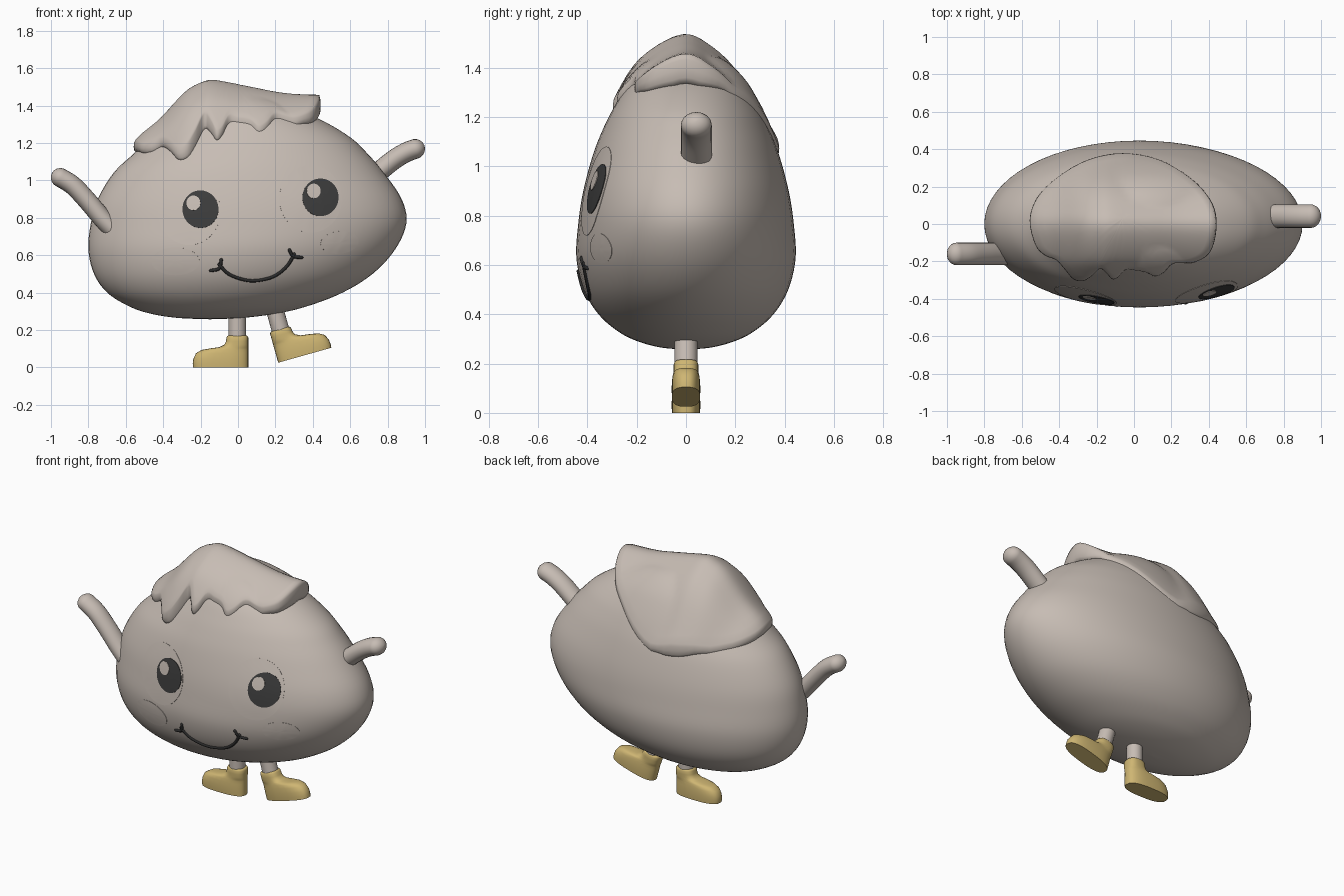
import bpy, bmesh, math
from mathutils import Vector, Matrix
from mathutils.bvhtree import BVHTree

cube = bpy.data.objects.get("Cube")
if cube:
    bpy.data.objects.remove(cube)


def material(name, rgb):
    m = bpy.data.materials.new(name)
    m.use_nodes = True
    m.diffuse_color = (*rgb, 1)
    m.node_tree.nodes["Principled BSDF"].inputs["Base Color"].default_value = (*rgb, 1)
    return m


DOUGH = material("warm_beige", (0.57, 0.505, 0.455))
BOOT = material("mustard", (0.62, 0.465, 0.17))
DARK = material("charcoal", (0.045, 0.045, 0.045))
INK = material("ink", (0.025, 0.025, 0.025))


def spline(pts, n, closed=False):
    """Smooth curve through points of any dimension."""
    k, out = len(pts), []
    pick = (lambda i: pts[i % k]) if closed else (lambda i: pts[min(max(i, 0), k - 1)])
    for i in range(k if closed else k - 1):
        a, b, c, d = (pick(i + j) for j in (-1, 0, 1, 2))
        for s in range(n):
            t = s / n
            out.append([q + t / 2 * (r - p + t * (2 * p - 5 * q + 4 * r - u
                        + t * (3 * (q - r) + u - p))) for p, q, r, u in zip(a, b, c, d)])
    return out if closed else out + [list(pts[-1])]


def loft(rings):
    """Skin closed rings of equal size, capped at both ends."""
    bm = bmesh.new()
    rows = [[bm.verts.new(p) for p in ring] for ring in rings]
    n = len(rows[0])
    for a, b in zip(rows, rows[1:]):
        for i in range(n):
            bm.faces.new((a[i], a[(i + 1) % n], b[(i + 1) % n], b[i]))
    bm.faces.new(rows[0][::-1])
    bm.faces.new(rows[-1])
    bmesh.ops.remove_doubles(bm, verts=bm.verts, dist=1e-5)
    bmesh.ops.recalc_face_normals(bm, faces=bm.faces)
    return bm


def finish(bm, name, mat, angle=50, matrix=None):
    mesh = bpy.data.meshes.new(name)
    if matrix:
        bm.transform(matrix)
        bmesh.ops.recalc_face_normals(bm, faces=bm.faces)
    bm.to_mesh(mesh)
    bm.free()
    mesh.materials.append(mat)
    mesh.shade_smooth()
    mesh.set_sharp_from_angle(angle=math.radians(angle))
    ob = bpy.data.objects.new(name, mesh)
    bpy.context.collection.objects.link(ob)
    return ob


def oval(x0, x1, ry, z, n=64, power=1.0):
    """Level ring from x0 to x1; power below one squares it off."""
    ring = []
    for i in range(n):
        c, s = math.cos(math.tau * i / n), math.sin(math.tau * i / n)
        c, s = (math.copysign(abs(v) ** power, v) for v in (c, s))
        ring.append(((x0 + x1) / 2 + (x1 - x0) / 2 * c, ry * s, z))
    return ring


def tube(pts, r, steps=6, sides=20, wide=1.0):
    """Round-ended tube along a smooth path."""
    path = [Vector(p) for p in spline(pts, steps)]
    t0, t1 = (path[1] - path[0]).normalized(), (path[-1] - path[-2]).normalized()
    arc = [math.radians(a) for a in (88, 70, 50, 30, 12)]
    line = [(path[0] - t0 * r * math.sin(a), t0, r * math.cos(a)) for a in arc]
    for i, p in enumerate(path):
        t = path[min(i + 1, len(path) - 1)] - path[max(i - 1, 0)]
        line.append((p, t.normalized(), r))
    line += [(path[-1] + t1 * r * math.sin(a), t1, r * math.cos(a)) for a in arc[::-1]]
    rings = []
    for p, t, rad in line:
        side = Vector((0, 1, 0)) - t * t.y
        side.normalize()
        up = t.cross(side)
        rings.append([p + rad * (side * wide * math.cos(math.tau * i / sides)
                                 + up * math.sin(math.tau * i / sides)) for i in range(sides)])
    return loft(rings)


# Body: level slices given as height, right edge, left edge, half depth
slices = [(.257, -.15, -.15, 0), (.265, -.33, .03, .1), (.29, -.48, .22, .195),
          (.33, -.59, .38, .275), (.4, -.7, .56, .355), (.5, -.77, .72, .415),
          (.63, -.8, .84, .445), (.77, -.787, .9, .437), (.9, -.75, .875, .417),
          (1.04, -.665, .78, .38), (1.14, -.56, .695, .342), (1.23, -.46, .6, .298),
          (1.33, -.32, .43, .235), (1.41, -.16, .22, .14), (1.44, .01, .01, 0)]
body = loft([oval(a, b, d, z) for z, a, b, d in spline(slices, 5)])
skin = BVHTree.FromBMesh(body)
finish(body, "body", DOUGH, 80)


def on_face(x, z, lift):
    hit, normal, *_ = skin.ray_cast(Vector((x, -2, z)), Vector((0, 1, 0)))
    return hit + normal * lift


def top_of_body(x, y):
    hit = skin.ray_cast(Vector((x, y, 3)), Vector((0, 0, -1)))[0]
    return hit.z if hit else None


# Face plates that follow the body surface
def plate(name, x, z, rx, rz, lift, mat, tilt=0):
    c, s = math.cos(math.radians(tilt)), math.sin(math.radians(tilt))
    rings = []
    for k, h in ((.01, lift), (.25, lift), (.5, lift), (.75, lift), (1, lift), (1, -.002)):
        ring = []
        for i in range(48):
            u = rx * k * math.cos(math.tau * i / 48)
            v = rz * k * math.sin(math.tau * i / 48)
            ring.append(on_face(x + u * c - v * s, z + u * s + v * c, h))
        rings.append(ring)
    finish(loft(rings), name, mat)


for side, ex, ez, px, pz in (("right", -.26, .834, -.2, .845), ("left", .388, .9, .44, .908)):
    plate(side + "_eye", ex, ez, .167, .18, .002, DOUGH)
    plate(side + "_pupil", px, pz, .096, .1, .005, DARK)
    plate(side + "_eye_glint", px - .037, pz + .033, .037, .039, .008, DOUGH)
plate("right_cheek", -.334, .567, .128, .074, .002, DOUGH)
plate("left_cheek", .543, .668, .102, .06, .002, DOUGH, 6)

# Mouth: a smile with a short tick at each corner
strokes = {"smile": [(-.1, .55), (-.05, .5), (.03, .47), (.1, .465), (.19, .487), (.26, .54), (.3, .605)],
           "right_smile_tick": [(-.145, .518), (-.1, .53), (-.09, .575)],
           "left_smile_tick": [(.275, .628), (.295, .595), (.34, .588)]}
for name, pts in strokes.items():
    finish(tube([on_face(x, z, .001) for x, z in spline(pts, 3)], .009, 2, 8), name, INK)

# Icing cap: outline seen from above, with drips along the front
outline = [(.433, .03), (.425, -.08), (.39, -.16), (.32, -.2), (.26, -.205), (.2, -.21),
           (.155, -.255), (.11, -.275), (.065, -.255), (.01, -.245), (-.045, -.24),
           (-.085, -.28), (-.115, -.29), (-.145, -.26), (-.18, -.235), (-.225, -.275),
           (-.27, -.3), (-.32, -.29), (-.36, -.245), (-.41, -.19), (-.47, -.165), (-.52, -.11),
           (-.55, .02), (-.51, .14), (-.4, .25), (-.24, .34), (-.06, .373), (.13, .34), (.3, .24), (.4, .13)]
ridge = spline([(-.62, 1.1), (-.54, 1.225), (-.42, 1.326), (-.286, 1.47), (-.2, 1.52), (-.126, 1.535),
                (.06, 1.5), (.25, 1.465), (.45, 1.455)], 8)
fall = spline([(-.36, .38), (-.3, .27), (-.19, .1), (-.02, 0), (.1, .045), (.22, .165),
               (.36, .4), (.42, .5)], 8)


def sample(curve, x):
    for (a, p), (b, q) in zip(curve, curve[1:]):
        if x <= b:
            return p + (q - p) * (x - a) / (b - a)
    return curve[-1][1]


def cap_height(x, y):
    z, under = sample(ridge, x) - sample(fall, y), top_of_body(x, y)
    return max(z, under + .03) if under else z


centre = Vector((-.06, .03))
edge = [Vector(p) for p in spline(outline, 4, True)]
rings = []
for k in [.005] + [i / 14 for i in range(1, 15)]:
    flat = [centre + (p - centre) * k for p in edge]
    rings.append([(p.x, p.y, cap_height(p.x, p.y)) for p in flat])
rim = rings[-1]
drops = [min(max(z - (top_of_body(x, y) or z), .06), .12) for x, y, z in rim]
for k, f in ((1.012, .2), (1.016, .5), (1.01, .8), (.985, 1), (.9, 1)):
    rings.append([(*(centre + (p - centre) * k), v[2] - d * f) for p, v, d in zip(edge, rim, drops)])
finish(loft(rings), "icing_cap", DOUGH, 80)

# Arms
finish(tube([(-.66, -.16, .73), (-.72, -.16, .79), (-.8, -.16, .885), (-.88, -.16, .97), (-.95, -.16, 1.015)],
            .051, wide=1.18), "right_arm", DOUGH)
finish(tube([(.7, .042, 1.0), (.77, .042, 1.06), (.84, .042, 1.115), (.9, .042, 1.15), (.947, .042, 1.168)],
            .053, wide=1.18), "left_arm", DOUGH)

# Legs and boots, built heel at the origin with the toe along +x
boot_rows = [(0, 0, .295, .057), (.02, 0, .297, .058), (.045, 0, .294, .058), (.075, 0, .28, .056),
             (.093, 0, .25, .053), (.102, 0, .2, .051), (.108, 0, .155, .05), (.122, 0, .127, .05),
             (.14, 0, .119, .05), (.16, 0, .116, .05), (.168, .004, .112, .046), (.17, .01, .106, .04)]
poses = {"right": Matrix.Translation((.055, 0, 0)) @ Matrix.Diagonal((-1, 1, 1, 1)),
         "left": Matrix.Translation((.215, 0, .025)) @ Matrix.Rotation(math.radians(-15.7), 4, "Y")}
for side, pose in poses.items():
    boot = loft([oval(a, b, d, z, 32, .75) for z, a, b, d in boot_rows])
    finish(boot, side + "_boot", BOOT, 50, pose)
    leg = loft([oval(.012, .106, .047, z, 24) for z in (.14, .31)])
    finish(leg, side + "_leg", DOUGH, 50, pose)
